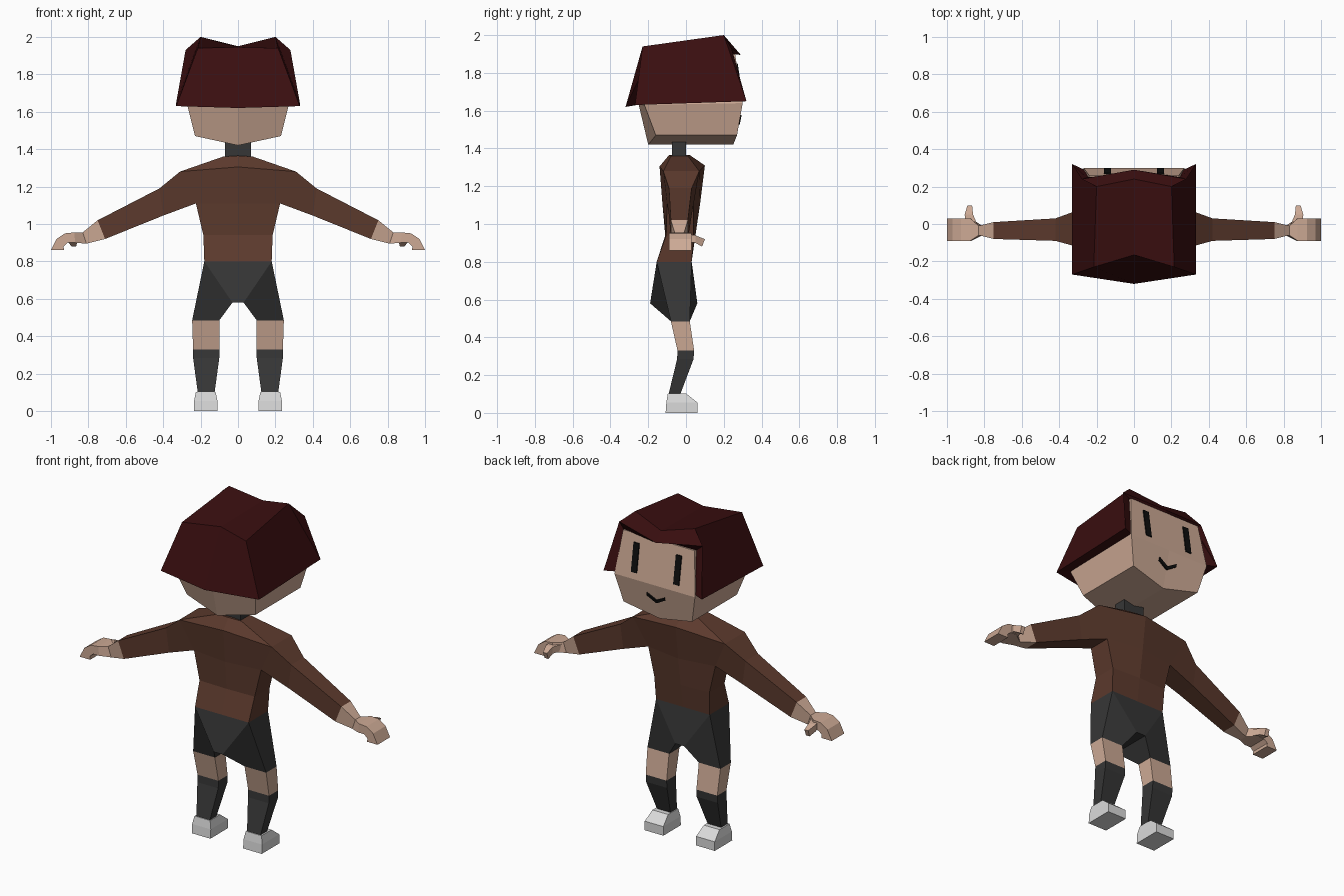
import bpy, bmesh

if "Cube" in bpy.data.objects:
    bpy.data.objects.remove(bpy.data.objects["Cube"])


def material(name, rgb):
    m = bpy.data.materials.new(name)
    m.diffuse_color = (*rgb, 1)
    m.use_nodes = True
    m.node_tree.nodes["Principled BSDF"].inputs["Base Color"].default_value = m.diffuse_color
    return m


SKIN = material("skin", (0.61, 0.40, 0.30))
BROWN = material("brown_knit", (0.107, 0.042, 0.026))
HAIR = material("dark_red_hair", (0.042, 0.0045, 0.005))
GREY = material("charcoal_cloth", (0.037, 0.037, 0.037))
WHITE = material("white_shoe", (0.70, 0.70, 0.70))
BLACK = material("black", (0.004, 0.004, 0.004))


def build(name, mat, faces, mirror=False):
    """Mesh from faces given as coordinates; shared points are welded."""
    bm = bmesh.new()
    verts = {}
    for face in faces:
        loop = []
        for p in face:
            key = tuple(round(c, 4) for c in p)
            if key not in verts:
                verts[key] = bm.verts.new(key)
            if verts[key] not in loop:
                loop.append(verts[key])
        if len(loop) > 2 and not bm.faces.get(loop):
            bm.faces.new(loop)
    bmesh.ops.recalc_face_normals(bm, faces=bm.faces)
    me = bpy.data.meshes.new(name)
    bm.to_mesh(me)
    bm.free()
    me.materials.append(mat)
    ob = bpy.data.objects.new(name, me)
    bpy.context.collection.objects.link(ob)
    if mirror:
        ob.modifiers.new("mirror", 'MIRROR').use_mirror_merge = False
    return ob


def loft(rings, start=True, end=True):
    """Faces joining rings; end caps are creased down the middle for 6+ sides."""
    n = len(rings[0])
    faces = [[a[i], a[(i + 1) % n], b[(i + 1) % n], b[i]]
             for a, b in zip(rings, rings[1:]) for i in range(n)]
    for use, r in ((start, rings[0]), (end, rings[-1])):
        if use:
            h = n // 2
            faces += [r] if n < 6 else [r[:h + 1], r[h:] + r[:1]]
    return faces


def sym(half):
    """Close a half ring (centre front round to centre back) by reflection."""
    return half + [(-x, y, z) for x, y, z in half[-2:0:-1]]


def level(z, x0, x1, y0, y1):
    return [(x0, y0, z), (x1, y0, z), (x1, y1, z), (x0, y1, z)]


def limb(xt, zt, xb, zb, y0, y1):
    return [(xt, y0, zt), (xt, y1, zt), (xb, y1, zb), (xb, y0, zb)]


# Head with a keeled chin
build("head", SKIN, loft([sym(h) for h in (
    [(0, .25, 1.42), (.23, .27, 1.47), (.23, -.16, 1.47), (0, -.20, 1.42)],
    [(0, .30, 1.64), (.27, .30, 1.64), (.27, -.22, 1.63), (0, -.25, 1.63)],
    [(0, .26, 1.90), (.24, .26, 1.90), (.19, -.16, 1.88), (0, -.14, 1.88)])]))

# Hair: inner edge, rim, crown
build("hair", HAIR, loft([sym(h) for h in (
    [(0, .255, 1.90), (.245, .25, 1.90), (.265, .29, 1.65), (.26, -.2, 1.64), (0, -.23, 1.64)],
    [(0, .29, 1.895), (.28, .24, 1.93), (.33, .32, 1.65), (.33, -.27, 1.63), (0, -.32, 1.62)],
    [(0, .24, 1.95), (.2, .2, 2.0), (.2, .2, 2.0), (.215, -.23, 1.94), (0, -.165, 1.945)])],
    start=False))


# Face details as thin plates lying on the face
def plate(name, outline, y_at):
    rings = [[(x, y_at(z) + d, z) for x, z in outline] for d in (-.003, .006)]
    build(name, BLACK, loft(rings), mirror=True)


plate("eyes", [(.123, 1.68), (.161, 1.68), (.161, 1.85), (.123, 1.85)],
      lambda z: .30 - (z - 1.64) * .154)
plate("mouth", [(0, 1.525), (.06, 1.56), (.06, 1.578), (0, 1.545)],
      lambda z: .302 - (1.64 - z) * .21)

# Neck
build("neck", GREY, loft([level(z, -.07, .07, -.075, 0) for z in (1.34, 1.45)]))

# Sweater body
build("sweater", BROWN, loft([sym(h) for h in (
    [(0, .03, .80), (.18, .03, .80), (.18, -.155, .80), (0, -.155, .80)],
    [(0, .05, .94), (.185, .04, .94), (.185, -.105, .94), (0, -.11, .94)],
    [(0, .075, 1.11), (.225, .04, 1.11), (.225, -.10, 1.11), (0, -.125, 1.11)],
    [(0, .10, 1.31), (.31, .07, 1.28), (.31, -.12, 1.28), (0, -.14, 1.305)],
    [(0, .02, 1.365), (.08, .01, 1.36), (.08, -.08, 1.36), (0, -.09, 1.365)])]))

# Sleeves
build("sleeve", BROWN, loft([
    [(.31, -.12, 1.28), (.31, .07, 1.28), (.225, .04, 1.11), (.225, -.10, 1.11)],
    limb(.42, 1.19, .40, 1.045, -.09, .03),
    limb(.75, 1.02, .71, .92, -.08, .01)], start=False), mirror=True)

# Hands: wrist, palm, curled fingers, thumb
build("hand", SKIN, loft([
    limb(.75, 1.02, .71, .92, -.08, .01),
    limb(.83, .955, .81, .895, -.06, -.01),
    limb(.875, .955, .87, .90, -.09, .03),
    limb(.925, .95, .91, .90, -.09, .03),
    limb(.97, .92, .932, .88, -.09, .03),
    limb(1.0, .86, .93, .86, -.09, .03)]), mirror=True)
build("thumb", SKIN, loft([
    [(.83, -.02, .945), (.90, .02, .945), (.90, .02, .905), (.83, -.02, .905)],
    [(.86, .05, .94), (.905, .05, .94), (.905, .05, .90), (.86, .05, .90)],
    [(.865, .10, .92), (.89, .10, .92), (.89, .085, .88), (.865, .085, .88)]]), mirror=True)

# Shorts: centre panels, then each leg
shorts = []
for y_hem, y_crotch, y_leg in ((.03, .06, .02), (-.155, -.19, -.08)):
    shorts.append([(-.18, y_hem, .8), (.18, y_hem, .8), (.03, y_crotch, .58), (-.03, y_crotch, .58)])
    for s in (1, -1):
        shorts.append([(s * .18, y_hem, .8), (s * .03, y_crotch, .58),
                       (s * .10, y_leg, .485), (s * .245, y_leg, .485)])
for s in (1, -1):
    shorts.append([(s * .18, .03, .8), (s * .18, -.155, .8), (s * .245, -.08, .485), (s * .245, .02, .485)])
    shorts.append([(s * .03, .06, .58), (s * .03, -.19, .58), (s * .10, -.08, .485), (s * .10, .02, .485)])
    shorts.append(level(.485, s * .10, s * .245, -.08, .02))
shorts.append(level(.58, -.03, .03, -.19, .06))
shorts.append(level(.80, -.18, .18, -.155, .03))
build("shorts", GREY, shorts)

# Knees, socks and shoes
build("knee", SKIN, loft([level(.485, .10, .245, -.08, .02),
                          level(.33, .10, .24, -.045, .043)]), mirror=True)
build("sock", GREY, loft([level(.33, .10, .24, -.045, .043),
                          level(.285, .10, .24, -.047, .04),
                          level(.10, .125, .215, -.092, -.03)]), mirror=True)
build("shoe", WHITE, loft([
    level(0, .11, .235, -.108, .06),
    [(.11, -.104, .055), (.235, -.104, .055), (.235, .06, .055), (.11, .06, .055)],
    level(.103, .12, .225, -.096, 0)]), mirror=True)
